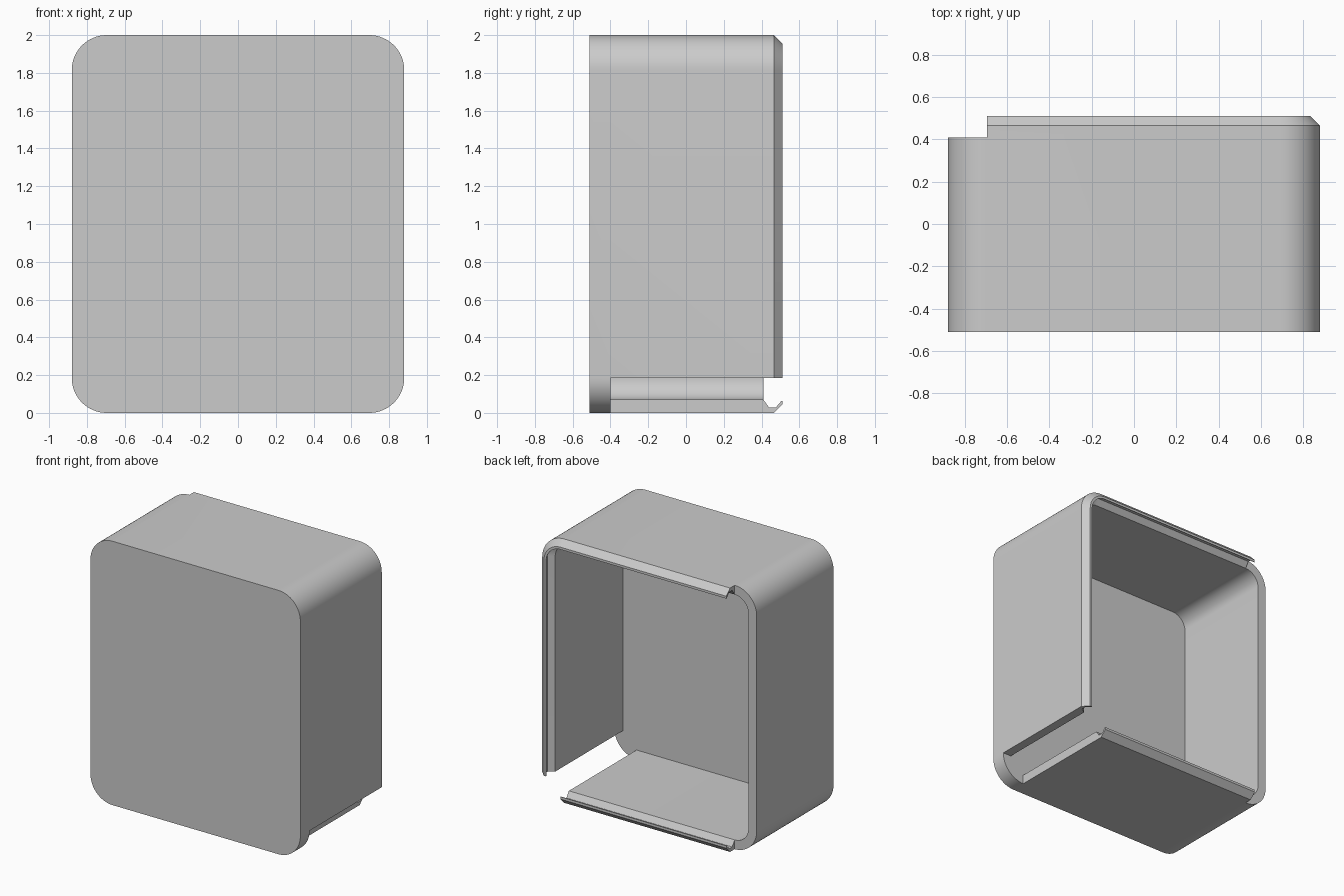
import bpy, bmesh, math

default = bpy.data.objects.get("Cube")
if default:
    bpy.data.objects.remove(default)

HALF_W, HEIGHT, RADIUS, WALL = 0.88, 2.0, 0.185, 0.07
FRONT, PLATE_BACK, RIM = -0.51, -0.40, 0.41
STEPS = 16

grey = bpy.data.materials.new("light_grey")
grey.use_nodes = True
colour = (0.6, 0.6, 0.6, 1)
grey.diffuse_color = colour
grey.node_tree.nodes["Principled BSDF"].inputs["Base Color"].default_value = colour


def corner(sx, sz, start):
    """Quarter-turn stations: arc centre and outward direction."""
    cx = sx * (HALF_W - RADIUS)
    cz = HEIGHT / 2 + sz * (HEIGHT / 2 - RADIUS)
    angles = [math.radians(start - 90 * i / STEPS) for i in range(STEPS + 1)]
    return [(cx, cz, math.cos(a), math.sin(a)) for a in angles]


# Outline runs from the bottom, round the right side and top, to the left side
closed = corner(-1, -1, 270) + corner(-1, 1, 180) + corner(1, 1, 90)
missing = corner(1, -1, 0)
wall = [missing[-1]] + closed + [missing[0]]
lip_start = 2 * STEPS + 2          # wall station where the top lip begins
last = len(wall) - 1

# Wall section as (depth inward, y): outer side, snap lip, inner side
section = [(0, PLATE_BACK), (0, RIM), (0, 0.465), (0.045, 0.51),
           (0.063, 0.51), (0.063, 0.505), (0.028, 0.475), (0.028, 0.44),
           (WALL, RIM), (WALL, PLATE_BACK)]
INNER = len(section) - 2

bm = bmesh.new()


def point(station, depth, y):
    cx, cz, nx, nz = station
    r = RADIUS - depth
    return bm.verts.new((cx + nx * r, y, cz + nz * r))


rings = [[point(s, d, y) for d, y in section] for s in wall]

# Walls, with the lip everywhere but round the right side
for i in range(last):
    a, b = rings[i], rings[i + 1]
    lipped = i == 0 or i >= lip_start
    pairs = [(0, 1), (INNER, INNER + 1)]
    pairs += [(k, k + 1) for k in range(1, INNER)] if lipped else [(1, INNER)]
    for j, k in pairs:
        bm.faces.new((a[j], a[k], b[k], b[j]))

# Cut ends of the walls and lips
for i in (0, last):
    bm.faces.new(rings[i])
for i in (1, lip_start):
    bm.faces.new(rings[i][1:INNER + 1])

# Front plate, which keeps its full rounded corner beside the gap
gap = [point(s, 0, PLATE_BACK) for s in missing[1:-1]]
back_edge = [r[0] for r in rings] + gap
front_edge = [point(s, 0, FRONT) for s in wall + missing[1:-1]]
bm.faces.new(front_edge)
for i in range(len(back_edge)):
    j = (i + 1) % len(back_edge)
    bm.faces.new((front_edge[i], front_edge[j], back_edge[j], back_edge[i]))
bm.faces.new([r[-1] for r in rings] + [rings[-1][0]] + gap + [rings[0][0]])

bmesh.ops.dissolve_degenerate(bm, dist=1e-5, edges=bm.edges)
bmesh.ops.recalc_face_normals(bm, faces=bm.faces)
mesh = bpy.data.meshes.new("open_back_cover")
bm.to_mesh(mesh)
bm.free()
mesh.materials.append(grey)
cover = bpy.data.objects.new("open_back_cover", mesh)
bpy.context.collection.objects.link(cover)

bpy.context.view_layer.objects.active = cover
cover.select_set(True)
bpy.ops.object.shade_smooth_by_angle(angle=math.radians(30))
